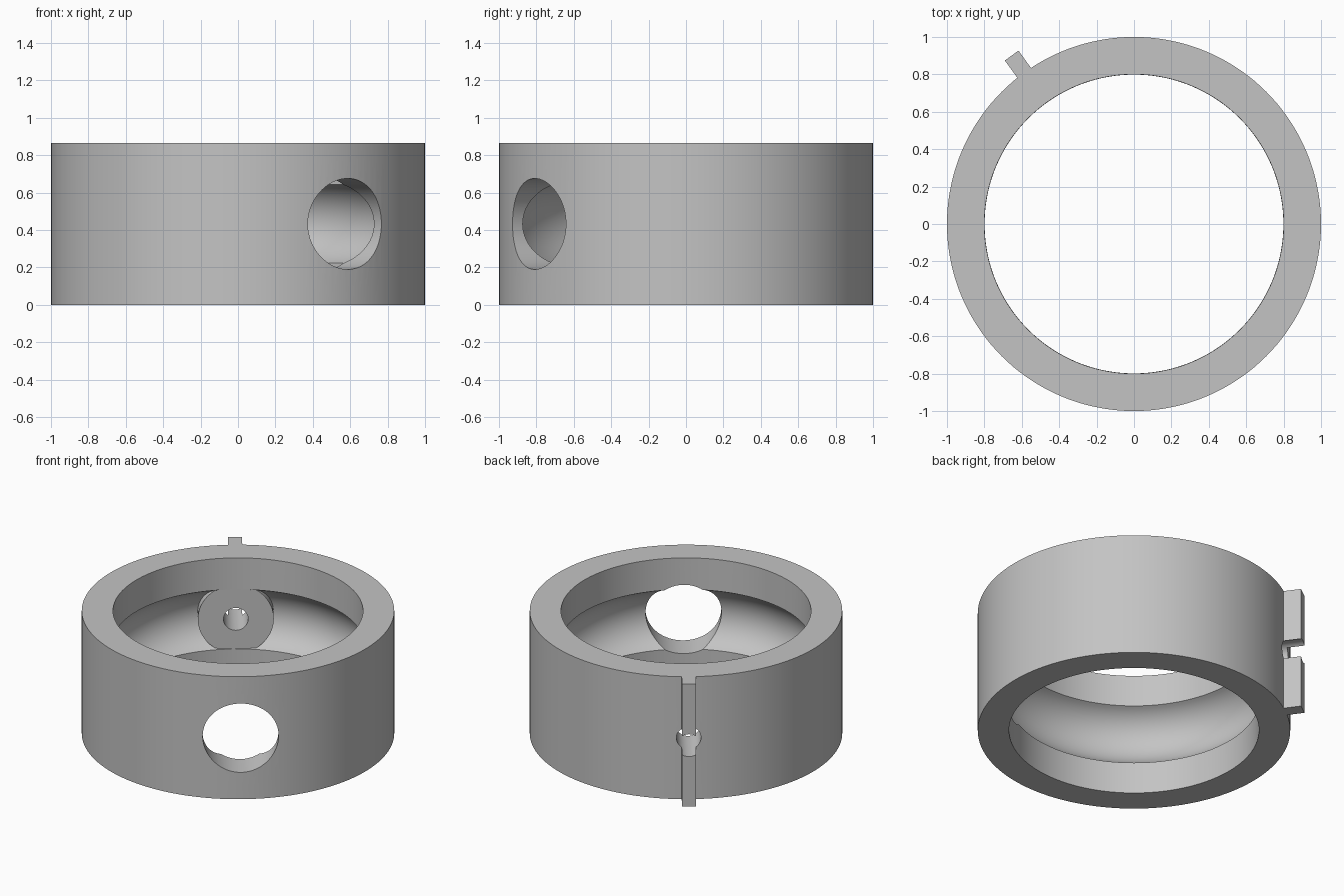
import bpy, bmesh, math
from mathutils import Matrix

HEIGHT, MID = 0.865, 0.4325
AXIS = math.radians(126)          # heading of the fin and the small hole
GROOVE_R, GROOVE_HALF, GROOVE_MAX = 0.23, 0.21, 0.935

if "Cube" in bpy.data.objects:
    bpy.data.objects.remove(bpy.data.objects["Cube"], do_unlink=True)

grey = bpy.data.materials.new("plain grey")
grey.use_nodes = True
colour = (0.55, 0.55, 0.55, 1)
grey.diffuse_color = colour
grey.node_tree.nodes["Principled BSDF"].inputs["Base Color"].default_value = colour


def finish(name, bm):
    bmesh.ops.recalc_face_normals(bm, faces=bm.faces)
    mesh = bpy.data.meshes.new(name)
    bm.to_mesh(mesh)
    bm.free()
    mesh.materials.append(grey)
    obj = bpy.data.objects.new(name, mesh)
    bpy.context.collection.objects.link(obj)
    return obj


def along_axis(start, end):
    """Unit z span mapped onto a horizontal span along the main axis."""
    return (Matrix.Rotation(AXIS, 4, 'Z')
            @ Matrix.Translation(((start + end) / 2, 0, MID))
            @ Matrix.Rotation(math.pi / 2, 4, 'Y'))


def rod(name, radius, start, end, sides=96):
    bm = bmesh.new()
    bmesh.ops.create_cone(bm, cap_ends=True, segments=sides, radius1=radius,
                          radius2=radius, depth=abs(end - start),
                          matrix=along_axis(start, end))
    return finish(name, bm)


def block(name, width, height, start, end):
    bm = bmesh.new()
    bmesh.ops.create_cube(bm, size=1, matrix=along_axis(start, end)
                          @ Matrix.Diagonal((height, width, end - start, 1)))
    return finish(name, bm)


def combine(target, tool, operation):
    mod = target.modifiers.new(operation, 'BOOLEAN')
    mod.operation, mod.solver, mod.object = operation, 'EXACT', tool
    bpy.context.view_layer.objects.active = target
    bpy.ops.object.modifier_apply(modifier=mod.name)
    bpy.data.objects.remove(tool, do_unlink=True)


# Ring with a rounded groove around its inside wall
half_angle = math.asin(GROOVE_HALF / GROOVE_R)
profile = [(0.8, 0), (1, 0), (1, HEIGHT), (0.8, HEIGHT)]
for i in range(25):
    a = half_angle * (1 - i / 12)
    profile.append((GROOVE_MAX - GROOVE_R + GROOVE_R * math.cos(a),
                    MID + GROOVE_R * math.sin(a)))
bm = bmesh.new()
verts = [bm.verts.new((r, 0, z)) for r, z in profile]
edges = [bm.edges.new((v, verts[i - 1])) for i, v in enumerate(verts)]
bmesh.ops.spin(bm, geom=verts + edges, axis=(0, 0, 1), cent=(0, 0, 0),
               angle=math.tau, steps=144, use_merge=True)
bmesh.ops.remove_doubles(bm, verts=bm.verts, dist=0.0001)
ring = finish("grooved_ring", bm)

# Flat boss in the groove and the upright fin outside it
combine(ring, rod("boss", 0.243, 0.8, 0.96), 'UNION')
combine(ring, block("fin", 0.09, HEIGHT, 0.96, 1.113), 'UNION')

# Large opening on one side, small hole through the boss and fin
combine(ring, rod("large_cutter", 0.243, -1.2, -0.5), 'DIFFERENCE')
combine(ring, rod("small_cutter", 0.079, 0.5, 1.3, 48), 'DIFFERENCE')

# Smooth shading with crisp edges
bpy.ops.object.select_all(action='DESELECT')
ring.select_set(True)
bpy.context.view_layer.objects.active = ring
bpy.ops.object.shade_smooth_by_angle(angle=math.radians(30))
